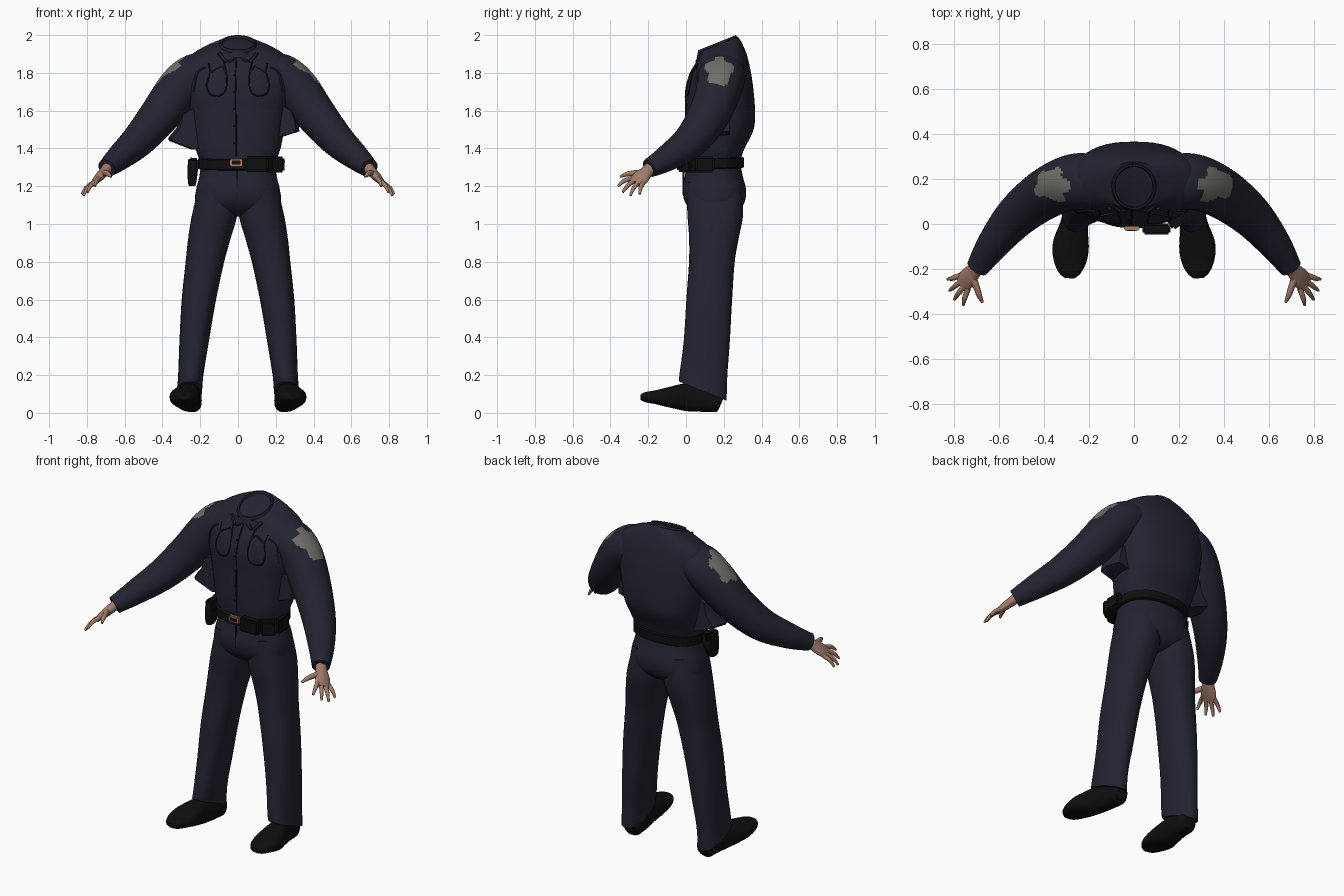
import bpy, bmesh, math
from mathutils import Vector
from mathutils.bvhtree import BVHTree

if "Cube" in bpy.data.objects:
    bpy.data.objects.remove(bpy.data.objects["Cube"])


def mat(name, rgb):
    m = bpy.data.materials.new(name)
    m.diffuse_color = (*rgb, 1)
    m.use_nodes = True
    m.node_tree.nodes["Principled BSDF"].inputs["Base Color"].default_value = m.diffuse_color
    return m


NAVY = mat("navy cloth", (.0165, .0172, .031))
SEAM = mat("dark seam", (.006, .006, .012))
BLACK = mat("black leather", (.0045, .0045, .005))
SKIN = mat("skin", (.36, .20, .145))
PATCH = mat("grey patch", (.16, .155, .135))
BRASS = mat("copper buckle", (.42, .21, .12))


def finish(name, bm, *mats):
    bmesh.ops.recalc_face_normals(bm, faces=bm.faces)
    me = bpy.data.meshes.new(name)
    bm.to_mesh(me)
    bm.free()
    for m in mats:
        me.materials.append(m)
    ob = bpy.data.objects.new(name, me)
    bpy.context.collection.objects.link(ob)
    bpy.context.view_layer.objects.active = ob
    ob.select_set(True)
    bpy.ops.object.shade_smooth_by_angle(angle=math.radians(42))
    ob.select_set(False)
    return ob


def resample(secs, sub):
    """Smooth in-between sections along a list of equal-length tuples."""
    out = []
    for i in range(len(secs) - 1):
        p = [secs[max(i - 1, 0)], secs[i], secs[i + 1], secs[min(i + 2, len(secs) - 1)]]
        for k in range(sub):
            t = k / sub
            out.append([.5 * (2 * b + (c - a) * t + (2 * a - 5 * b + 4 * c - d) * t * t
                              + (3 * b - a - 3 * c + d) * t ** 3) for a, b, c, d in zip(*p)])
    return out + [list(secs[-1])]


def loft(name, secs, *mats, seg=32, sub=5, n=2.0, hint=None, s=1, rule=None, caps=True):
    """Skin rings (x, y, z, ra, rb, slope). Level rings unless hint gives the wide axis."""
    rows = resample([tuple(q) + (0,) * (6 - len(q)) for q in secs], sub)
    bm = bmesh.new()
    rings = []
    for i, r in enumerate(rows):
        u, v = Vector((1, 0, 0)), Vector((0, 1, r[5]))
        if hint:
            t = Vector(rows[min(i + 1, len(rows) - 1)][:3]) - Vector(rows[max(i - 1, 0)][:3])
            t.normalize()
            u = Vector(hint)
            u = (u - t * u.dot(t)).normalized()
            v = t.cross(u)
        ring = []
        for k in range(seg):
            a = 2 * math.pi * k / seg
            c, d = math.cos(a), math.sin(a)
            p = Vector(r[:3]) + u * r[3] * math.copysign(abs(c) ** (2 / n), c) \
                + v * r[4] * math.copysign(abs(d) ** (2 / n), d)
            ring.append(bm.verts.new((p.x * s, p.y, p.z)))
        rings.append(ring)
    for a, b in zip(rings, rings[1:]):
        for k in range(seg):
            j = (k + 1) % seg
            f = bm.faces.new((a[k], a[j], b[j], b[k]))
            if rule:
                f.material_index = rule(f.calc_center_median())
    if caps:
        bm.faces.new(rings[0])
        bm.faces.new(rings[-1])
    return finish(name, bm, *mats)


def box(name, loc, size, m, bevel=.01, rot=0):
    bm = bmesh.new()
    bmesh.ops.create_cube(bm, size=1)
    for v in bm.verts:
        v.co = Vector([c * d for c, d in zip(v.co, size)])
    bmesh.ops.bevel(bm, geom=bm.edges[:], offset=bevel, segments=2, affect='EDGES')
    ob = finish(name, bm, m)
    ob.location, ob.rotation_euler = loc, (0, 0, rot)
    return ob


# Shirt body
torso = loft("shirt_body", [
    (0, .145, 1.33, .20, .14), (0, .155, 1.40, .225, .155), (0, .178, 1.50, .245, .18),
    (0, .182, 1.60, .262, .183), (0, .178, 1.70, .28, .18), (0, .183, 1.79, .29, .163),
    (0, .19, 1.87, .275, .135, .12), (0, .185, 1.925, .19, .112, .28),
    (0, .17, 1.95, .105, .105, .4)], NAVY, seg=48, sub=6, n=2.5)
tree = BVHTree.FromPolygons([v.co for v in torso.data.vertices],
                            [p.vertices for p in torso.data.polygons])

# Standing collar with a closed neck opening
loft("collar", [(0, .168, 1.925, .11, .112, .4), (0, .165, 1.96, .094, .1, .4),
                (0, .165, 1.96, .086, .092, .4), (0, .165, 1.935, .08, .086, .4)],
     NAVY, sub=1)


# Raised seams laid on the chest
def seam(name, pts, m=SEAM, r=.004, s=1):
    path = []
    for x, z in resample(pts, 5):
        hit = tree.ray_cast(Vector((x, -1, z)), Vector((0, 1, 0)))[0]
        if hit:
            path.append((x, hit.y, z, r, r))
    loft(name, path, m, seg=6, sub=1, hint=(1, .2, .1), s=s)


seam("front_placket", [(-.01, 1.36), (-.01, 1.55), (-.012, 1.75), (-.008, 1.89)])
for s in (1, -1):
    seam("pocket_edge", [(.075, 1.86), (.06, 1.78), (.065, 1.71), (.10, 1.68), (.15, 1.69),
                         (.165, 1.74), (.15, 1.80), (.155, 1.85)], s=s)
    seam("pocket_flap", [(.06, 1.80), (.09, 1.835), (.15, 1.80)], NAVY, .006, s)
    seam("collar_edge", [(.012, 1.885), (.06, 1.86), (.10, 1.905)], NAVY, .01, s)
    seam("yoke_fold", [(.17, 1.83), (.215, 1.80), (.235, 1.70)], NAVY, .006, s)
    seam("collar_pin", [(.105, 1.868), (.112, 1.874)], PATCH, .004, s)
for z in (1.43, 1.52, 1.61, 1.70, 1.79):
    seam("button", [(-.024, z), (-.016, z)], SEAM, .005)


# Loose cloth hanging under the arms
def drape(name, pts, s):
    bm = bmesh.new()
    layers = [[bm.verts.new((s * (x - k), y, z)) for x, z in pts]
              for y, k in ((.08, .02), (.14, 0), (.23, .03))]
    for a, b in zip(layers, layers[1:]):
        for i in range(len(pts)):
            j = (i + 1) % len(pts)
            bm.faces.new((a[i], a[j], b[j], b[i]))
    bm.faces.new(layers[0])
    bm.faces.new(layers[-1])
    finish(name, bm, NAVY)


drape("left_drape", [(.20, 1.64), (.31, 1.58), (.325, 1.51), (.37, 1.455), (.365, 1.44),
                     (.25, 1.395), (.2, 1.41)], -1)
drape("right_drape", [(.20, 1.66), (.30, 1.60), (.32, 1.545), (.325, 1.49), (.23, 1.46),
                      (.2, 1.46)], 1)


# Shoulder patch: a ragged oval on the outer sleeve
def patch_rule(c):
    dy, dz = (c.y - .175) / .07, (c.z - 1.81) / .075
    wob = .15 * math.sin(5 * math.atan2(dz, dy) + c.x)
    return int(abs(c.x) > .285 and math.hypot(dy, dz) < 1 + wob)


W = Vector((.45, .8, -.35)).normalized()   # direction across the knuckles
for s, side in ((-1, "left"), (1, "right")):
    # Sleeve
    loft(side + "_sleeve", [
        (.16, .19, 1.80, .11, .10), (.23, .19, 1.785, .125, .115), (.31, .175, 1.715, .12, .118),
        (.415, .12, 1.575, .11, .107), (.525, .03, 1.445, .095, .09),
        (.625, -.09, 1.355, .073, .07), (.695, -.195, 1.295, .05, .05)],
        NAVY, PATCH, seg=64, sub=12, hint=(0, 1, 0), s=s, rule=patch_rule)
    # Palm, fingers and thumb
    loft(side + "_palm", [(.685, -.18, 1.305, .034, .03), (.705, -.205, 1.28, .034, .027),
                          (.735, -.237, 1.248, .046, .023), (.764, -.269, 1.216, .044, .014)],
         SKIN, seg=20, hint=W, s=s)
    tips = [(.757, -.36, 1.20), (.797, -.335, 1.168), (.818, -.295, 1.15), (.826, -.245, 1.158)]
    for i, tip in enumerate(tips):
        base = Vector((.752, -.257, 1.229)) + W * (-.036 + .024 * i)
        mid = base.lerp(Vector(tip), .55) + Vector((.004, -.003, .008))
        loft(side + "_finger", [(*base, .013, .013), (*mid, .0115, .011), (*tip, .006, .006)],
             SKIN, seg=10, sub=4, hint=W, s=s)
    loft(side + "_thumb", [(.715, -.235, 1.272, .017, .017), (.695, -.29, 1.268, .015, .014),
                           (.685, -.32, 1.262, .012, .012), (.672, -.348, 1.25, .006, .006)],
         SKIN, seg=10, sub=4, hint=W, s=s)
    # Trouser leg, hem lower at the back
    loft(side + "_trouser_leg", [
        (.105, .148, 1.22, .095, .145), (.122, .155, 1.06, .119, .148), (.15, .148, .93, .113, .132),
        (.175, .137, .80, .102, .121), (.207, .123, .60, .091, .121), (.232, .11, .38, .078, .122),
        (.25, .092, .20, .067, .127), (.257, .09, .115, .067, .125, -.4)],
        NAVY, seg=40, n=2.3, s=s)
    # Shoe
    loft(side + "_shoe", [
        (.243, .185, .05, .03, .035), (.244, .17, .055, .05, .053), (.25, .09, .075, .057, .07),
        (.265, .0, .083, .062, .073), (.28, -.09, .083, .08, .054), (.283, -.16, .083, .074, .037),
        (.285, -.215, .083, .05, .027), (.286, -.24, .082, .022, .014)],
        BLACK, seg=28, n=2.5, hint=(1, 0, 0), s=s)

# Trouser seat
loft("trouser_seat", [
    (0, .145, 1.34, .195, .14), (0, .147, 1.26, .203, .152), (0, .15, 1.18, .222, .168),
    (0, .153, 1.11, .225, .155), (0, .155, 1.06, .17, .11), (0, .155, 1.04, .06, .06)],
    NAVY, seg=48, n=2.4)
# Fly seam
box("fly_seam", (-.005, -.013, 1.22), (.006, .012, .13), SEAM, .002)

# Belt
loft("belt", [(0, .146, 1.29, .205, .152, .04), (0, .146, 1.295, .213, .16, .04),
              (0, .146, 1.345, .213, .16, .04), (0, .146, 1.35, .2, .15, .04)],
     BLACK, seg=48, sub=1, n=2.4)
# Buckle frame with a dark middle
box("buckle", (-.01, -.018, 1.325), (.07, .02, .04), BRASS, .005)
box("buckle_middle", (-.01, -.027, 1.325), (.046, .008, .02), BLACK, .002)

# Belt pouches and holster
box("front_pouch", (.10, -.022, 1.318), (.125, .05, .085), BLACK)
box("corner_pouch", (.192, .02, 1.315), (.085, .06, .085), BLACK, .01, .6)
box("side_pouch", (.226, .10, 1.315), (.04, .10, .085), BLACK)
for y in (.075, .125):
    box("pouch_snap", (.247, y, 1.33), (.006, .01, .01), SEAM, .002)
box("holster_top", (-.232, .10, 1.315), (.05, .10, .07), BLACK)
loft("holster", [(-.238, .10, 1.34, .027, .05), (-.24, .10, 1.28, .027, .055),
                 (-.243, .09, 1.22, .022, .04), (-.243, .085, 1.2, .016, .028)],
     BLACK, seg=20, n=3)
box("gun_grip", (-.25, .145, 1.33), (.025, .04, .05), BLACK)
